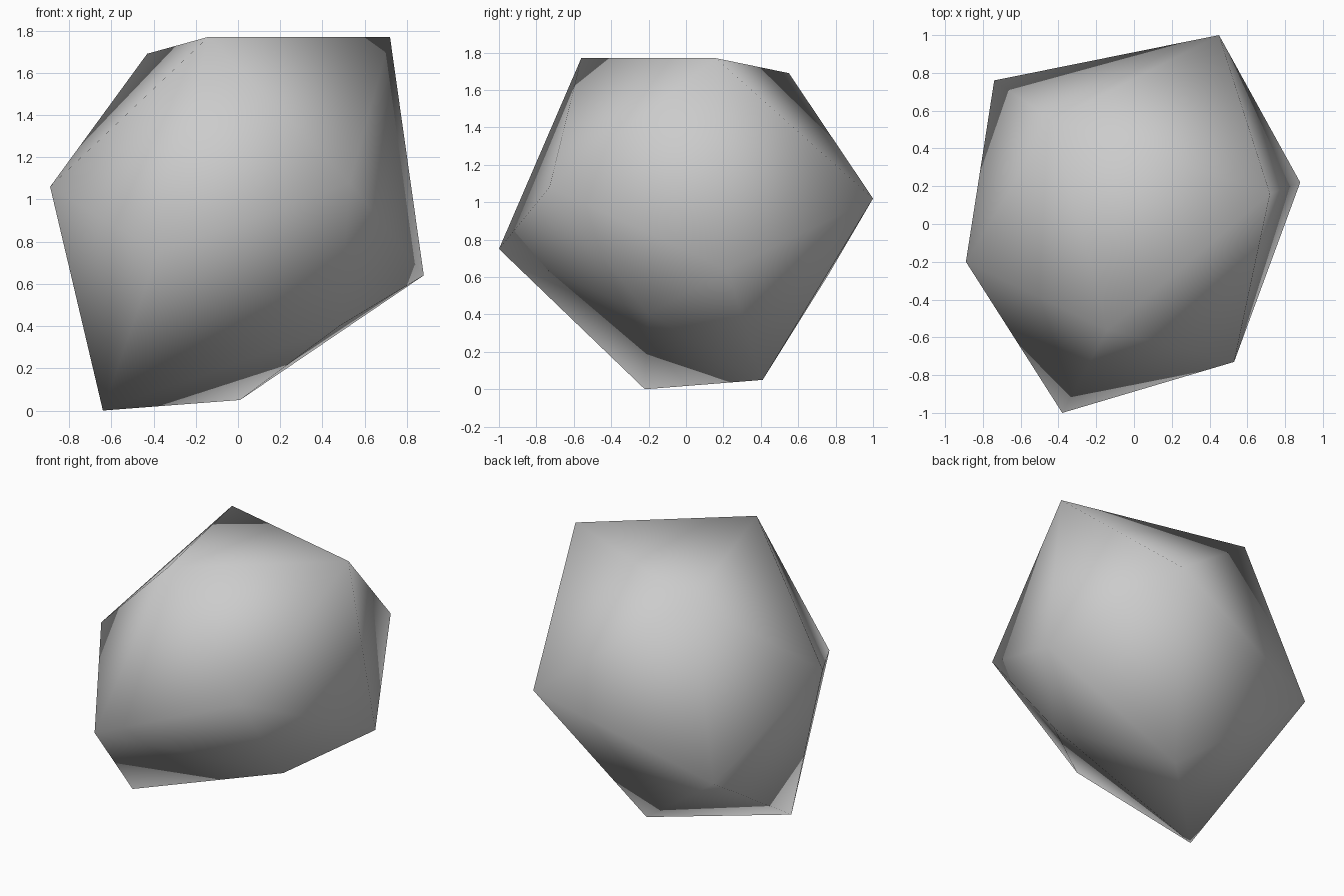
import bpy
import bmesh

cube = bpy.data.objects.get("Cube")
if cube:
    bpy.data.objects.remove(cube, do_unlink=True)

# Stone colour
stone = bpy.data.materials.new("stone_grey")
stone.use_nodes = True
colour = (0.6, 0.6, 0.6, 1)
stone.diffuse_color = colour
stone.node_tree.nodes["Principled BSDF"].inputs["Base Color"].default_value = colour

# Rough twenty-sided boulder: two poles joined by two five-point rings
upper_pole = (-0.43, 0.55, 1.69)
upper_ring = [(-0.14, -0.56, 1.77), (0.72, 0.16, 1.77), (0.45, 1.0, 1.02),
              (-0.74, 0.76, 0.61), (-0.89, -0.2, 1.06)]
lower_ring = [(0.53, -0.73, 1.08), (0.88, 0.22, 0.64), (0.01, 0.41, 0.05),
              (-0.64, -0.22, 0.0), (-0.38, -1.0, 0.75)]
lower_pole = (0.48, -0.2, 0.4)

bm = bmesh.new()
top, bottom = bm.verts.new(upper_pole), bm.verts.new(lower_pole)
upper = [bm.verts.new(p) for p in upper_ring]
lower = [bm.verts.new(p) for p in lower_ring]
for i, (a, c) in enumerate(zip(upper, lower)):
    j = (i + 1) % len(upper)
    b, d = upper[j], lower[j]
    for corners in ((top, a, b), (a, c, b), (b, c, d), (bottom, d, c)):
        bm.faces.new(corners).smooth = True
bmesh.ops.recalc_face_normals(bm, faces=bm.faces)

mesh = bpy.data.meshes.new("boulder")
bm.to_mesh(mesh)
bm.free()
mesh.materials.append(stone)
boulder = bpy.data.objects.new("boulder", mesh)
bpy.context.collection.objects.link(boulder)
